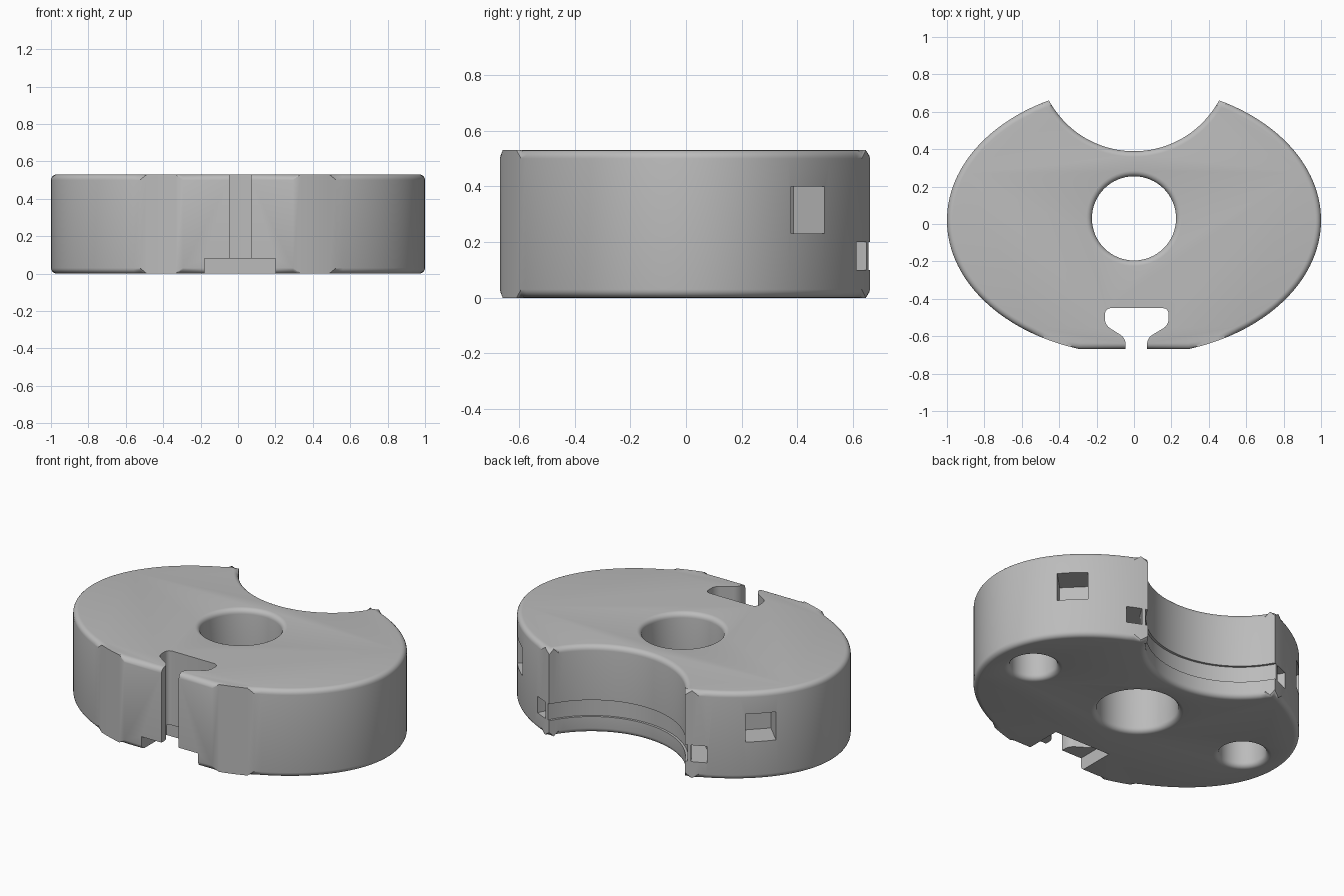
import bpy, bmesh
from math import cos, sin, pi, radians

cube = bpy.data.objects.get("Cube")
if cube:
    bpy.data.objects.remove(cube)

H = 0.53
BITE = (0, 0.905)
ROUND = 0.03

grey = bpy.data.materials.new("plain grey")
grey.use_nodes = True
grey.diffuse_color = (0.5, 0.5, 0.5, 1)
grey.node_tree.nodes["Principled BSDF"].inputs["Base Color"].default_value = (0.5, 0.5, 0.5, 1)


def arc(cx, cy, rx, ry, a, b, n):
    angles = [radians(a + (b - a) * i / n) for i in range(n + 1)]
    return [(cx + rx * cos(t), cy + ry * sin(t)) for t in angles]


def new_object(name, bm):
    bmesh.ops.recalc_face_normals(bm, faces=bm.faces)
    mesh = bpy.data.meshes.new(name)
    bm.to_mesh(mesh)
    bm.free()
    mesh.materials.append(grey)
    ob = bpy.data.objects.new(name, mesh)
    bpy.context.collection.objects.link(ob)
    return ob


def prism(name, pts, z0, z1, rim=0, corner=0):
    """Extrude an outline; optionally round its rims or its upright corners."""
    bm = bmesh.new()
    base = bm.faces.new([bm.verts.new((x, y, z0)) for x, y in pts])
    top = bmesh.ops.extrude_face_region(bm, geom=[base])["geom"]
    for v in top:
        if isinstance(v, bmesh.types.BMVert):
            v.co.z = z1
    if not any(len(f.verts) == len(pts) and f.calc_center_median().z < z0 + 1e-4 for f in bm.faces):
        bm.faces.new([v for v in bm.verts if abs(v.co.z - z0) < 1e-5])
    flat = lambda e: abs(e.verts[0].co.z - e.verts[1].co.z) < 1e-5
    for size, keep in ((rim, True), (corner, False)):
        if size:
            bmesh.ops.bevel(bm, geom=[e for e in bm.edges if flat(e) == keep], offset=size,
                            segments=5, profile=0.5, affect='EDGES', clamp_overlap=True)
    return new_object(name, bm)


def lathe(name, x, y, profile, steps=64):
    """Turn a radius/height profile about an upright axis into a solid."""
    bm = bmesh.new()
    rings = [[bm.verts.new((x + r * cos(2 * pi * i / steps), y + r * sin(2 * pi * i / steps), z))
              for i in range(steps)] for r, z in profile]
    for low, high in zip(rings, rings[1:]):
        for i in range(steps):
            j = (i + 1) % steps
            bm.faces.new((low[i], low[j], high[j], high[i]))
    bm.faces.new(rings[0][::-1])
    bm.faces.new(rings[-1])
    return new_object(name, bm)


def flare(r):
    """Rounded mouth of a hole at the underside."""
    ring = [(r + ROUND * (1 - sin(t)), ROUND * (1 - cos(t)))
            for t in [pi / 2 * i / 5 for i in range(6)]]
    return [(r + ROUND, -0.1)] + ring


def ring_part(name, r0, r1, z0, z1):
    """Curved channel that follows the back recess."""
    pts = arc(*BITE, r1, r1, -195, 15, 64) + arc(*BITE, r0, r0, 15, -195, 64)
    return prism(name, pts, z0, z1)


# Main body: oval with flat front and round bite at the back
outline = (arc(0, 0.02, 1, 0.72, -72.9, 62.9, 56)
           + arc(*BITE, 0.516, 0.516, -28.2, -151.8, 40)[1:-1]
           + arc(0, 0.02, 1, 0.72, 117.1, 252.9, 56))
body = prism("body", outline, 0, H, rim=ROUND)

# Centre hole with rounded mouths
mouth = flare(0.225)
cutters = [lathe("centre_hole", 0, 0.03, mouth + [(r, H - z) for r, z in mouth[::-1]])]

# Keyed slot in the front and shallow notch beneath it
slot = [(-0.045, -0.8), (-0.045, -0.61), (-0.155, -0.54), (-0.155, -0.45),
        (0.185, -0.45), (0.185, -0.54), (0.07, -0.61), (0.07, -0.8)]
cutters.append(prism("front_slot", slot, -0.1, H + 0.1, corner=0.03))
cutters.append(prism("front_notch", [(-0.18, -0.8), (0.2, -0.8), (0.2, -0.43), (-0.18, -0.43)],
                     -0.1, 0.08))

# Strap channel behind the bite, with a shallow groove in the bite wall
cutters.append(ring_part("strap_channel", 0.55, 0.64, 0.1, 0.2))
cutters.append(ring_part("bite_groove", 0.4, 0.53, 0.1, 0.2))

for side, label in ((1, "left"), (-1, "right")):
    # Blind round hole in the underside
    cutters.append(lathe(label + "_blind_hole", side * 0.75, 0.035, flare(0.13) + [(0.13, 0.4)], 48))
    # Square pocket in the outer wall, set at a diagonal
    c, k = (0.81, 0.44), 0.7071
    corners = [(-0.085, -0.16), (0.085, -0.16), (0.085, 0.2), (-0.085, 0.2)]
    pts = [(side * (c[0] + k * (d - w)), c[1] + k * (d + w)) for w, d in corners]
    cutters.append(prism(label + "_pocket", pts, 0.23, 0.4))

# Carve the body, then discard the cutters
for cutter in cutters:
    mod = body.modifiers.new(cutter.name, 'BOOLEAN')
    mod.operation, mod.solver, mod.object = 'DIFFERENCE', 'EXACT', cutter
bpy.context.view_layer.update()
carved = bpy.data.meshes.new_from_object(body.evaluated_get(bpy.context.evaluated_depsgraph_get()))
body.modifiers.clear()
body.data = carved
for cutter in cutters:
    bpy.data.objects.remove(cutter)

carved.materials.clear()
carved.materials.append(grey)
for p in carved.polygons:
    p.material_index = 0

bpy.ops.object.select_all(action='DESELECT')
body.select_set(True)
bpy.context.view_layer.objects.active = body
bpy.ops.object.shade_smooth_by_angle(angle=radians(30))
